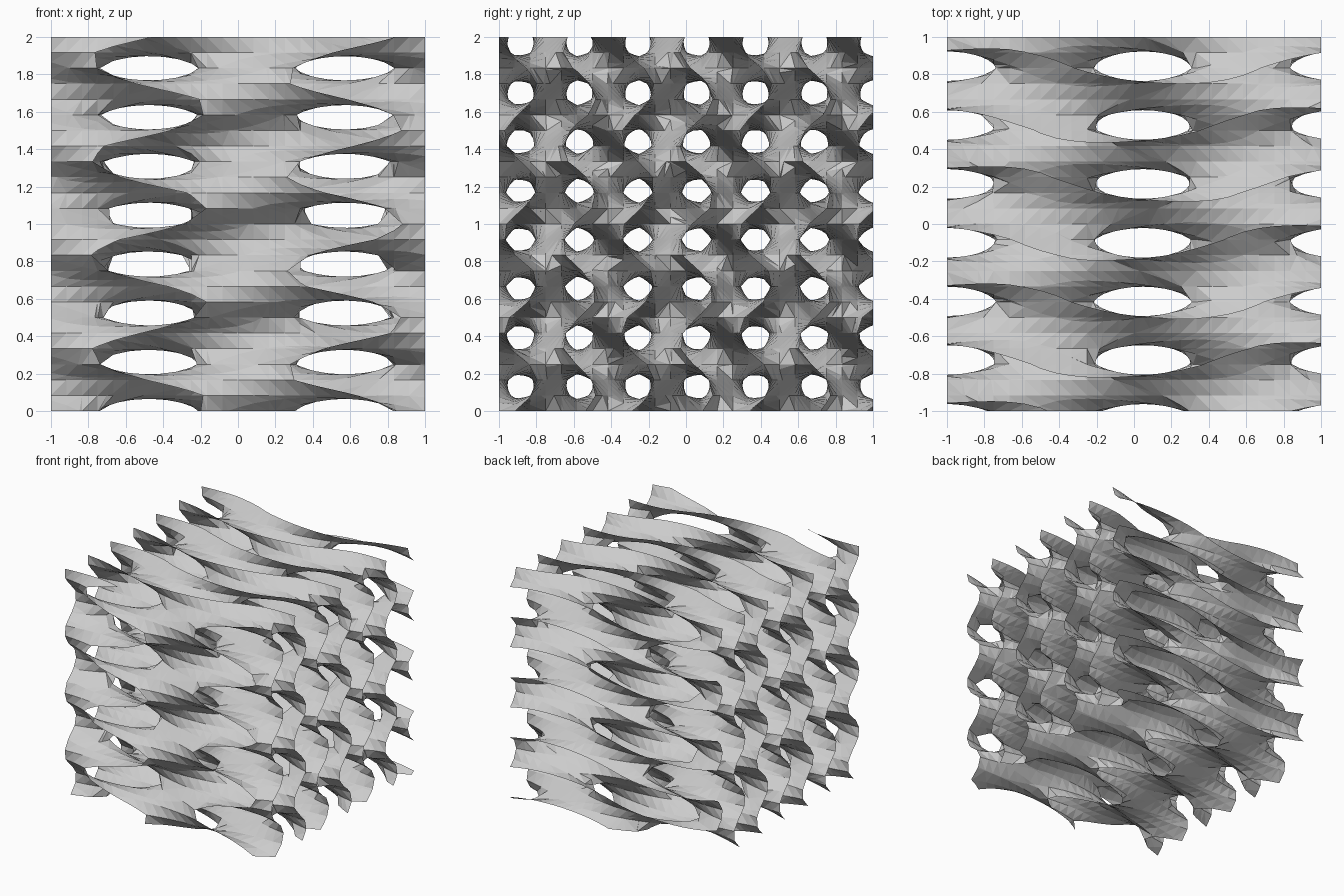
import bpy
from math import sin, cos
from itertools import product

if "Cube" in bpy.data.objects:
    bpy.data.objects.remove(bpy.data.objects["Cube"])

N = 24                      # grid cells per side
STEP = 2.0 / N
FX, FY, FZ = 3, 10, 12      # wave frequency along each axis


def field(x, y, z):
    """Stretched gyroid; the y axis is measured from the back face."""
    a, b, c = FX * (x + 1), FZ * z, FY * (1 - y)
    return sin(a) * cos(b) + sin(b) * cos(c) + sin(c) * cos(a)


def point(n):
    return (-1 + n[0] * STEP, -1 + n[1] * STEP, n[2] * STEP)


values = {n: field(*point(n)) for n in product(range(N + 1), repeat=3)}

# Six cell faces, corners counter-clockwise seen from outside
CELL_FACES = []
for axis in range(3):
    u, v = (axis + 1) % 3, (axis + 2) % 3
    for side in (0, 1):
        ring = []
        for p, q in ((0, 0), (1, 0), (1, 1), (0, 1)):
            corner = [0, 0, 0]
            corner[axis], corner[u], corner[v] = side, p, q
            ring.append(tuple(corner))
        CELL_FACES.append(ring if side else ring[::-1])

verts, faces, edge_ids = [], [], {}


def crossing(a, b):
    """Shared vertex where the surface cuts grid edge a-b."""
    key = (a, b) if a < b else (b, a)
    if key not in edge_ids:
        a, b = key
        t = values[a] / (values[a] - values[b])
        edge_ids[key] = len(verts)
        verts.append([p + (q - p) * t for p, q in zip(point(a), point(b))])
    return edge_ids[key]


# Trace the closed loops that the surface cuts through every cell
for cell in product(range(N), repeat=3):
    links = {}
    for ring in CELL_FACES:
        c = [tuple(i + j for i, j in zip(cell, k)) for k in ring]
        neg = [values[n] < 0 for n in c]
        for i in range(4):
            if not neg[i] and neg[(i + 1) % 4]:
                j = (i + 1) % 4
                while neg[(j + 1) % 4]:
                    j = (j + 1) % 4
                links[crossing(c[i], c[(i + 1) % 4])] = crossing(c[j], c[(j + 1) % 4])
    while links:
        start, nxt = links.popitem()
        loop = [start]
        while nxt != start:
            loop.append(nxt)
            nxt = links.pop(nxt)
        faces += [(loop[0], loop[k], loop[k + 1]) for k in range(1, len(loop) - 1)]

# Open, flat-shaded lattice sheet
mesh = bpy.data.meshes.new("gyroid_sheet")
mesh.from_pydata(verts, [], faces)
mesh.update()
sheet = bpy.data.objects.new("gyroid_sheet", mesh)
bpy.context.collection.objects.link(sheet)
